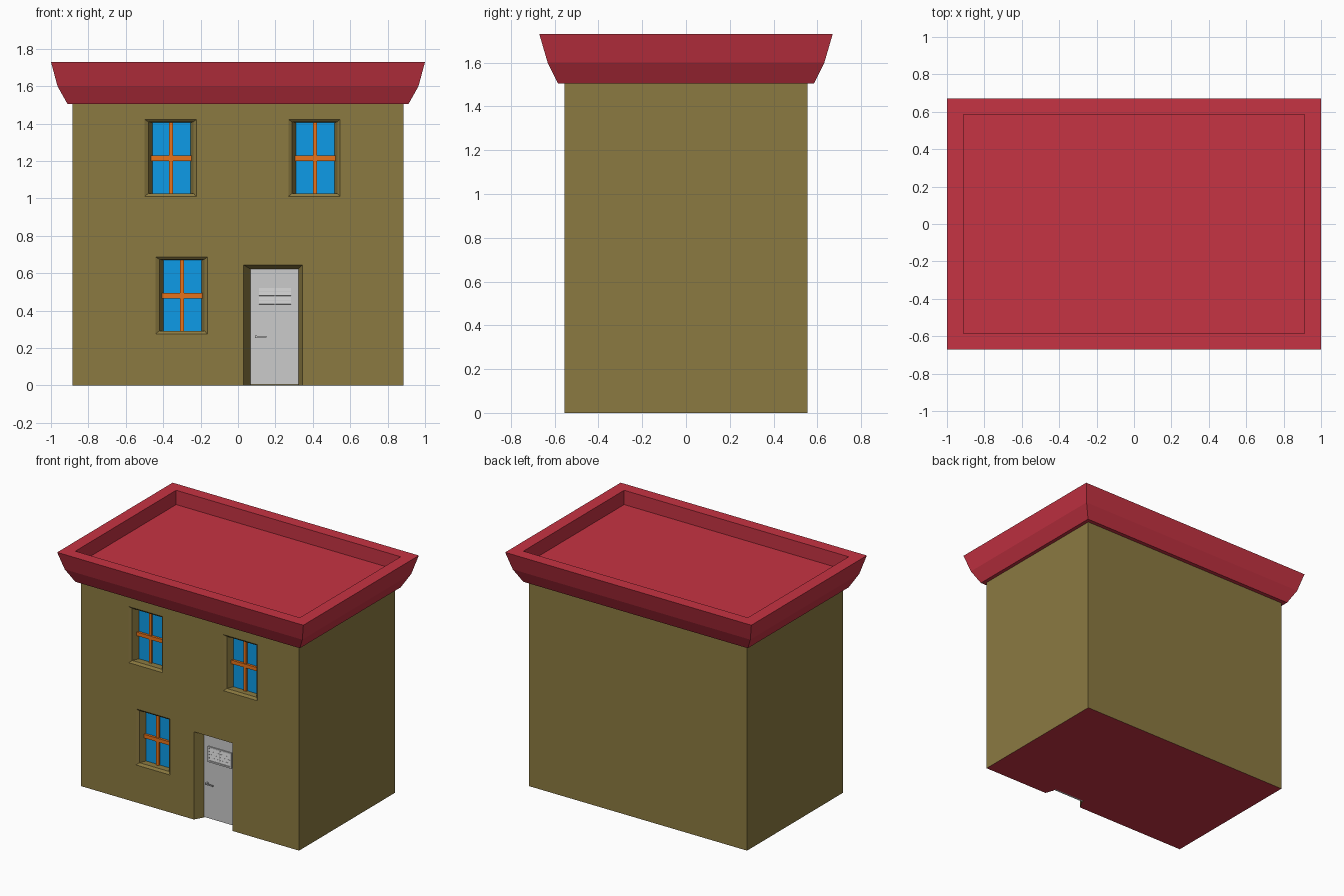
import bpy, bmesh
from mathutils import Matrix

if "Cube" in bpy.data.objects:
    bpy.data.objects.remove(bpy.data.objects["Cube"])

FACE = -0.555  # y of the front wall


def mat(name, r, g, b):
    m = bpy.data.materials.new(name)
    m.diffuse_color = (r, g, b, 1)
    m.use_nodes = True
    m.node_tree.nodes["Principled BSDF"].inputs["Base Color"].default_value = m.diffuse_color
    return m


WALL = mat("wall", 0.26, 0.195, 0.053)
RED = mat("roof_red", 0.565, 0.033, 0.056)
BLUE = mat("glass_blue", 0.004, 0.33, 0.80)
WOOD = mat("wood_orange", 0.80, 0.17, 0.01)


def finish(name, bm, *mats):
    bmesh.ops.recalc_face_normals(bm, faces=bm.faces)
    me = bpy.data.meshes.new(name)
    bm.to_mesh(me)
    bm.free()
    for m in mats:
        if m:
            me.materials.append(m)
    ob = bpy.data.objects.new(name, me)
    bpy.context.collection.objects.link(ob)
    return ob


def loft(name, loops, *mats):
    """Solid skinned through four-point loops, capped at both ends."""
    bm = bmesh.new()
    rings = [[bm.verts.new(p) for p in lp] for lp in loops]
    for a, b in zip(rings, rings[1:]):
        for i in range(4):
            j = (i + 1) % 4
            bm.faces.new((a[i], a[j], b[j], b[i]))
    bm.faces.new(rings[0])
    bm.faces.new(rings[-1])
    return finish(name, bm, *mats)


def flat(hx, hy, z):
    return [(-hx, -hy, z), (hx, -hy, z), (hx, hy, z), (-hx, hy, z)]


def upright(x0, x1, z0, z1, depth):
    y = FACE + depth
    return [(x0, y, z0), (x1, y, z0), (x1, y, z1), (x0, y, z1)]


def box(name, x0, x1, z0, z1, d0, d1, m=None, tilt=0):
    """Box on the front wall; d0..d1 is depth behind the wall face."""
    bm = bmesh.new()
    bmesh.ops.create_cube(bm, size=1)
    bm.transform(Matrix.Translation(((x0 + x1) / 2, FACE + (d0 + d1) / 2, (z0 + z1) / 2))
                 @ Matrix.Rotation(tilt, 4, 'X')
                 @ Matrix.Diagonal((x1 - x0, d1 - d0, z1 - z0, 1)))
    return finish(name, bm, m)


# Body block with a red underside
body = loft("house_body", [flat(0.885, 0.555, 0), flat(0.885, 0.555, 1.51)], WALL, RED)
for p in body.data.polygons:
    if p.center.z < 0.01:
        p.material_index = 1


def cut(loops):
    cutter = loft("recess_cutter", loops, WALL)
    cutter.hide_render = True
    mod = body.modifiers.new("recess", 'BOOLEAN')
    mod.operation = 'DIFFERENCE'
    mod.solver = 'EXACT'
    mod.object = cutter
    bpy.context.view_layer.objects.active = body
    bpy.ops.object.modifier_apply(modifier=mod.name)
    bpy.data.objects.remove(cutter)


# Windows: splayed recess, glass and crossed bars
for label, cx, cz in (("upper_left", -0.357, 1.217),
                      ("upper_right", 0.412, 1.217),
                      ("lower_left", -0.298, 0.482)):
    outer = (cx - 0.143, cx + 0.134, cz - 0.207, cz + 0.205)
    mid = (cx - 0.122, cx + 0.119, cz - 0.190, cz + 0.192)
    inner = (cx - 0.101, cx + 0.103, cz - 0.190, cz + 0.188)
    cut([upright(*outer, -0.02), upright(*outer, 0), upright(*mid, 0.012),
         upright(*inner, 0.06), upright(*inner, 0.07)])
    box(label + "_glass", *inner, 0.06, 0.072, BLUE)
    box(label + "_upright_bar", cx - 0.012, cx + 0.010, cz - 0.19, cz + 0.188, 0.047, 0.062, WOOD)
    box(label + "_cross_bar", cx - 0.118, cx + 0.114, cz - 0.016, cz + 0.011, 0.043, 0.062, WOOD)

# Door recess and leaf
opening = (0.03, 0.345, -0.02, 0.644)
leaf = (0.067, 0.323, -0.02, 0.622)
cut([upright(*opening, -0.02), upright(*opening, 0),
     upright(*leaf, 0.064), upright(*leaf, 0.085)])
box("door", 0.067, 0.323, 0.004, 0.622, 0.066, 0.086)

# Louvred vent in the door
vx0, vx1, vz0, vz1 = 0.10, 0.294, 0.42, 0.535
t = 0.011
box("vent_frame_left", vx0, vx0 + t, vz0, vz1, 0.058, 0.068)
box("vent_frame_right", vx1 - t, vx1, vz0, vz1, 0.058, 0.068)
box("vent_frame_bottom", vx0 + t, vx1 - t, vz0, vz0 + t, 0.058, 0.068)
box("vent_frame_top", vx0 + t, vx1 - t, vz1 - t, vz1, 0.058, 0.068)
box("vent_middle_bar", 0.194, 0.200, vz0 + t, vz1 - t, 0.059, 0.067)
for i in range(4):
    z = vz0 + 0.0235 + i * 0.0227
    box("vent_slat_%d" % (i + 1), vx0 + t, vx1 - t, z - 0.010, z + 0.010, 0.062, 0.065, tilt=-0.25)

# Lever handle
box("handle_stem", 0.09, 0.102, 0.253, 0.267, 0.045, 0.068)
box("handle_lever", 0.09, 0.153, 0.256, 0.264, 0.043, 0.050)

# Flared roof with a sunken deck
loft("roof", [flat(0.912, 0.585, 1.505), flat(0.965, 0.632, 1.60), flat(1.0, 0.67, 1.73),
              flat(0.912, 0.585, 1.73), flat(0.912, 0.585, 1.625)], RED)
